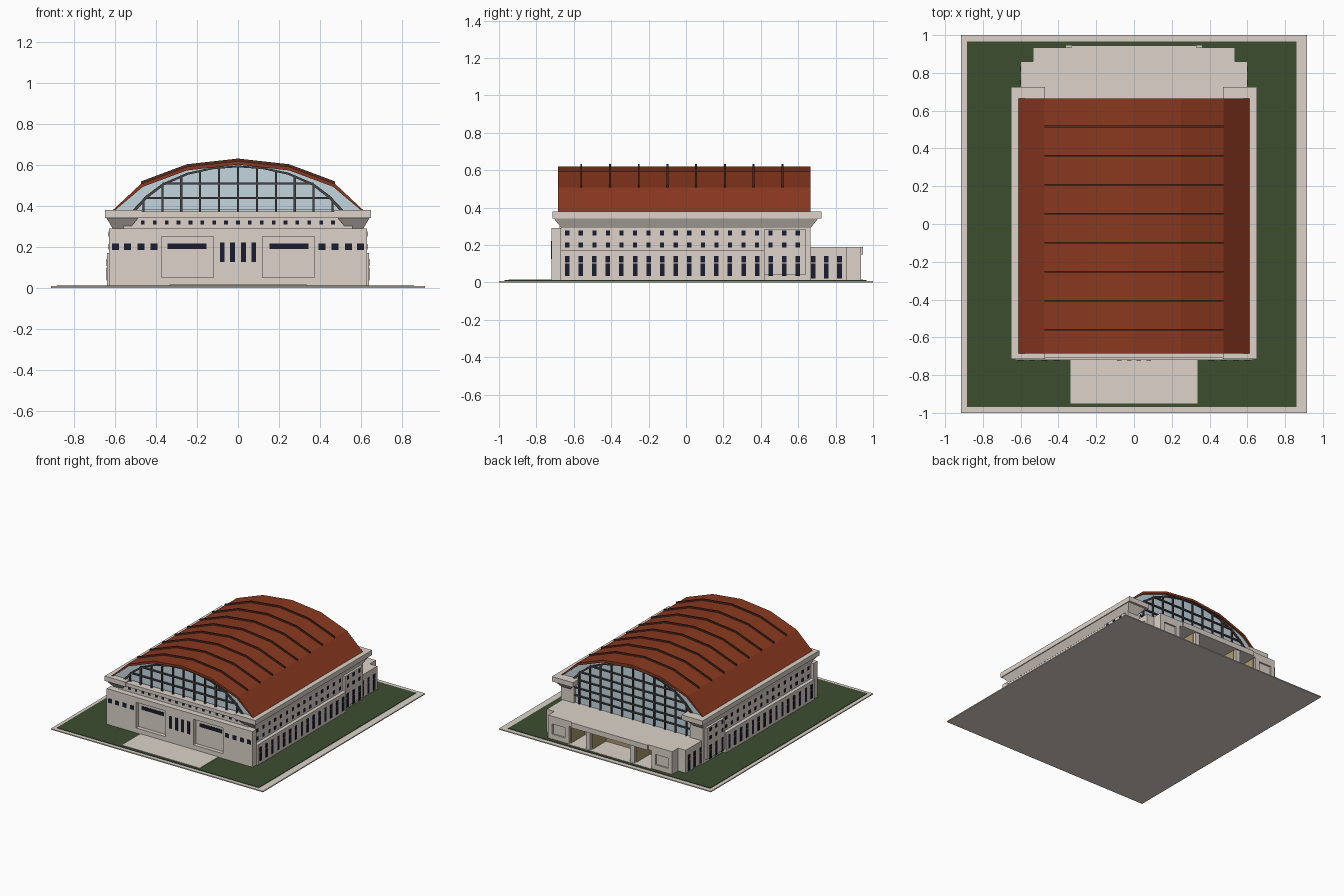
import bpy, bmesh

if "Cube" in bpy.data.objects:
    bpy.data.objects.remove(bpy.data.objects["Cube"])

def mat(name, r, g, b):
    m = bpy.data.materials.new(name)
    m.diffuse_color = (r, g, b, 1)
    m.use_nodes = True
    m.node_tree.nodes["Principled BSDF"].inputs["Base Color"].default_value = m.diffuse_color
    return m

STONE = mat("stone", .72, .65, .59)
ROOF = mat("roof_red", .25, .04, .014)
RIB = mat("rib_brown", .09, .025, .015)
LAWN = mat("lawn_green", .045, .075, .03)
DARK = mat("window_dark", .01, .012, .03)
GLASS = mat("glass_blue", .55, .66, .74)
BAR = mat("bar_grey", .06, .055, .055)
TAN = mat("lobby_tan", .42, .33, .16)

def finish(name, bm, m):
    bmesh.ops.recalc_face_normals(bm, faces=bm.faces)
    me = bpy.data.meshes.new(name)
    bm.to_mesh(me)
    bm.free()
    me.materials.append(m)
    o = bpy.data.objects.new(name, me)
    bpy.context.collection.objects.link(o)
    return o

def loft(bm, a, b):
    """Closed solid between two matching point loops."""
    va, vb = [bm.verts.new(p) for p in a], [bm.verts.new(p) for p in b]
    n = len(va)
    bm.faces.new(va)
    bm.faces.new(vb[::-1])
    for i in range(n):
        j = (i + 1) % n
        bm.faces.new((va[i], va[j], vb[j], vb[i]))

def rect(x0, x1, y0, y1, z):
    return [(x0, y0, z), (x1, y0, z), (x1, y1, z), (x0, y1, z)]

def boxes(name, m, items, mirror=False):
    """Boxes given as x0,x1,y0,y1,z0,z1; optionally mirrored in x."""
    bm = bmesh.new()
    for x0, x1, y0, y1, z0, z1 in items:
        loft(bm, rect(x0, x1, y0, y1, z0), rect(x0, x1, y0, y1, z1))
        if mirror:
            loft(bm, rect(-x1, -x0, y0, y1, z0), rect(-x1, -x0, y0, y1, z1))
    return finish(name, bm, m)

def prism(bm, pts, y0, y1):
    loft(bm, [(x, y0, z) for x, z in pts], [(x, y1, z) for x, z in pts])

def both(half):
    """Half profile (centre outward) to a full left-to-right profile."""
    return [(-x, z) for x, z in half[:0:-1]] + half

def band(bm, outer, inner, y0, y1):
    """Bent strip between two profiles, built as one solid."""
    prism(bm, outer + inner[::-1], y0, y1)

# Site
boxes("ground_slab", STONE, [(-.915, .915, -1, 1, 0, .008)])
boxes("lawn", LAWN, [(-.885, .86, -.97, .965, .006, .012)])
boxes("front_path", STONE, [(-.335, .335, -.95, -.71, .006, .015)])

# Main walls
boxes("main_body", STONE, [(-.612, .612, -.68, .64, .006, .29)])
boxes("rear_towers", STONE, [(.50, .612, .45, .665, .006, .34)], True)
boxes("attic_wall", STONE, [(-.56, .56, -.675, .63, .28, .37)])
boxes("side_lower_storey", STONE, [(.60, .64, -.67, .42, .006, .17)], True)
boxes("side_bay", STONE, [(.60, .63, .42, .64, .04, .285)], True)

# Front block with two recessed niches
front = boxes("front_block", STONE, [(-.63, .63, -.72, -.67, .006, .29)])
cut = boxes("niche_cutter", STONE, [(.12, .375, -.8, -.69, .05, .25)], True)
cut.hide_render = True
cut.hide_viewport = True
mod = front.modifiers.new("niches", 'BOOLEAN')
mod.operation = 'DIFFERENCE'
mod.object = cut
mod.solver = 'EXACT'

# Cornice: flared undersides, side slabs and the front band
bm = bmesh.new()
for s in (1, -1):
    lo = rect(.53, .613, -.665, .665, .29)
    hi = rect(.485, .645, -.71, .71, .345)
    loft(bm, [(s * x, y, z) for x, y, z in lo], [(s * x, y, z) for x, y, z in hi])
finish("cornice_flare", bm, STONE)
boxes("cornice_slab", STONE, [(.47, .65, -.715, .725, .342, .38)], True)
boxes("front_cornice_band", STONE, [(-.475, .475, -.71, -.67, .345, .372)])

# Faceted roof shell
out = both([(0, .62), (.25, .592), (.475, .508), (.612, .38)])
inn = both([(0, .602), (.25, .574), (.465, .494), (.60, .38)])
bm = bmesh.new()
band(bm, out, inn, -.685, .665)
finish("roof", bm, ROOF)
bm = bmesh.new()
low, high = out[1:-1], [(x, z + .012) for x, z in out[1:-1]]
for i in range(8):
    y = -.56 + i * .1536
    band(bm, high, low, y - .005, y + .005)
finish("roof_ribs", bm, RIB)

# Glazed gable ends
bm = bmesh.new()
prism(bm, inn, -.665, .65)
prism(bm, [(-.51, .18), (.51, .18), (.51, .40), (-.51, .40)], .60, .65)
finish("gable_glass", bm, GLASS)

# Glazing bars following the arch
half = [(0, .598), (.12, .59), (.25, .562), (.37, .51), (.45, .45), (.52, .375)]
arch = both(half)
arch_in = both([(x * .978, z - .009) for x, z in half])

def arch_z(x):
    x = abs(x)
    for (a, za), (b, zb) in zip(half, half[1:]):
        if a <= x <= b:
            return za + (zb - za) * (x - a) / (b - a)

def arch_x(z):
    for (a, za), (b, zb) in zip(half, half[1:]):
        if zb <= z <= za:
            return a + (b - a) * (za - z) / (za - zb)
    return .50

for name, y0, y1, base, rows in (
        ("front", -.677, -.66, .37, (.44, .51)),
        ("rear", .645, .661, .19, (.25, .31, .375, .44, .51))):
    bm = bmesh.new()
    band(bm, arch, arch_in, y0, y1)
    finish(name + "_arch_frame", bm, BAR)
    xs = [.0925 * i for i in range(-5, 6)]
    bars = [(x - .005, x + .005, y0, y1, base, arch_z(x) - .003) for x in xs]
    bars += [(-arch_x(z), arch_x(z), y0, y1, z - .005, z + .005) for z in rows]
    boxes(name + "_glazing_bars", BAR, bars)

# Front windows
boxes("front_small_windows", DARK,
      [(x - .017, x + .017, -.723, -.71, .185, .217) for x in (.41, .475, .54, .60)], True)
boxes("front_niche_windows", DARK, [(.155, .345, -.694, -.68, .19, .217)], True)
boxes("front_door_windows", DARK,
      [(x - .012, x + .012, -.723, -.71, .125, .222) for x in (.026, .077)], True)
boxes("attic_windows", DARK,
      [(x - .009, x + .009, -.679, -.67, .31, .33) for x in [-.465 + i * .0581 for i in range(17)]])

# Side windows: two upper rows and a tall split row
upper, tall = [], []
for i in range(18):
    y = -.635 + i * .0725
    bay = y > .42
    xu, xl = (.633, .633) if bay else (.615, .643)
    for z in (.187, .25):
        upper.append((xu - .02, xu, y - .011, y + .011, z, z + .026))
    for z0, z1 in ((.035, .1), (.106, .142)):
        tall.append((xl - .025, xl, y - .012, y + .012, z0, z1))
boxes("side_upper_windows", DARK, upper, True)
boxes("side_tall_windows", DARK, tall, True)

# Rear porch: roof, wings, piers, tan lobby
boxes("porch_roof", STONE, [(-.60, .60, .64, .86, .15, .19),
                            (-.535, .535, .86, .935, .15, .19),
                            (-.33, .33, .93, .945, .15, .19)])
boxes("porch_wings", STONE, [(.355, .60, .64, .86, .006, .15),
                             (.355, .39, .86, .935, .006, .15),
                             (.50, .535, .86, .935, .006, .15),
                             (.39, .50, .86, .935, .006, .05),
                             (.39, .50, .86, .922, .05, .13),
                             (.39, .50, .86, .935, .13, .15)], True)
boxes("porch_piers", STONE, [(.172, .208, .75, .935, .006, .15)], True)
boxes("porch_floor", STONE, [(-.36, .36, .64, .945, .006, .014)])
boxes("lobby_wall", TAN, [(-.355, .355, .73, .75, .012, .15)])
boxes("lobby_side_walls", TAN, [(.349, .355, .75, .915, .012, .15),
                                (.166, .172, .75, .915, .012, .15),
                                (.208, .214, .75, .915, .012, .15)], True)
boxes("porch_side_windows", DARK,
      [(.59, .603, y - .013, y + .013, z0, z1) for y in (.68, .75, .82)
       for z0, z1 in ((.02, .1), (.106, .142))], True)
